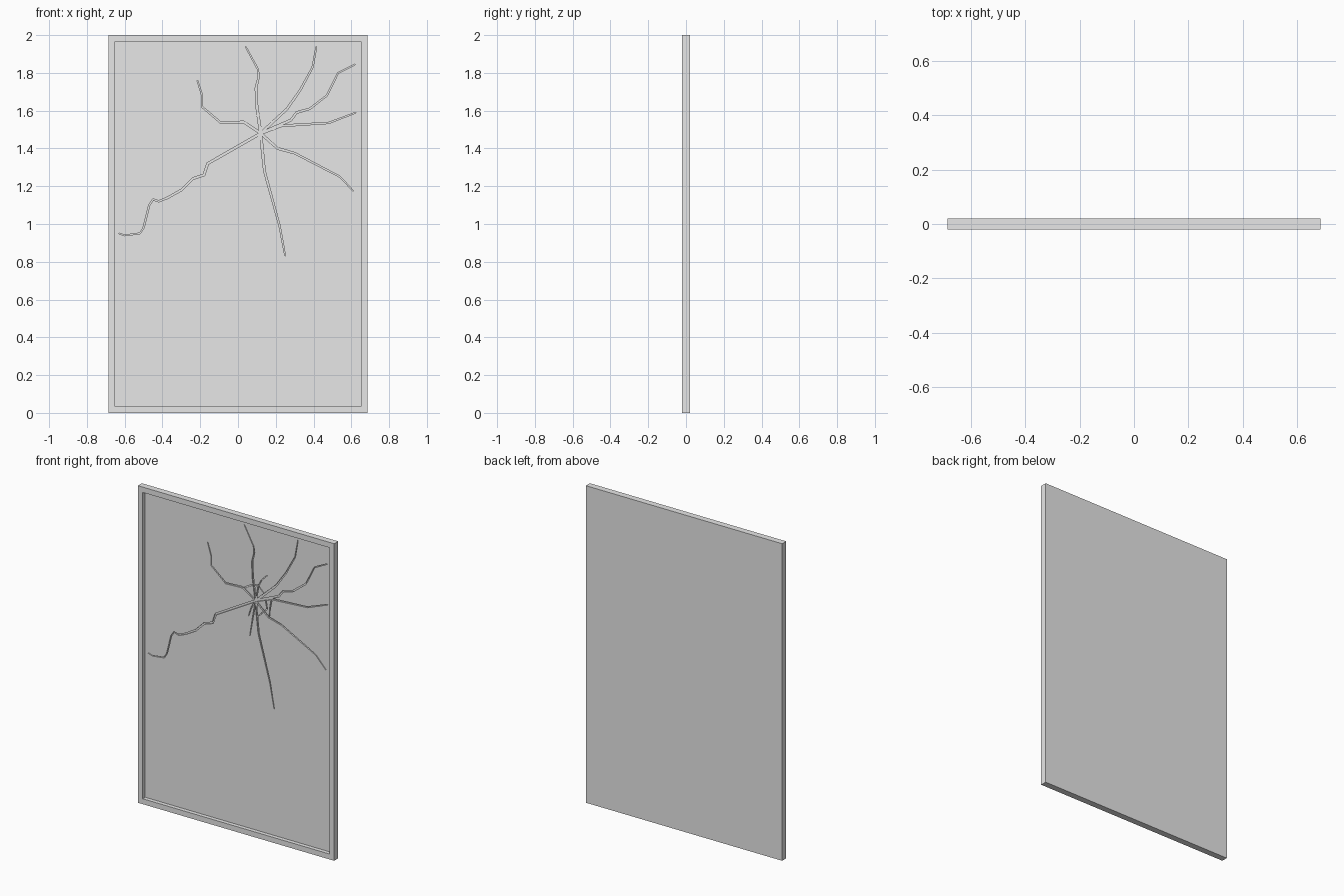
import bpy
import bmesh
from mathutils import Vector

WIDTH, DEPTH, HEIGHT = 1.37, 0.04, 2.0
RIM = 0.048
FRONT = -DEPTH / 2
FLOOR = FRONT + 0.025       # y of the recessed glass surface

default_cube = bpy.data.objects.get("Cube")
if default_cube:
    bpy.data.objects.remove(default_cube, do_unlink=True)

# Single plain grey
grey = bpy.data.materials.new("plain_grey")
grey.use_nodes = True
colour = (0.8, 0.8, 0.8, 1)
grey.diffuse_color = colour
grey.node_tree.nodes["Principled BSDF"].inputs["Base Color"].default_value = colour


def make_object(name, bm):
    bmesh.ops.recalc_face_normals(bm, faces=bm.faces)
    mesh = bpy.data.meshes.new(name)
    bm.to_mesh(mesh)
    bm.free()
    mesh.materials.append(grey)
    obj = bpy.data.objects.new(name, mesh)
    bpy.context.scene.collection.objects.link(obj)
    return obj


def make_panel():
    """Slab whose front face is inset and pushed back, leaving a raised rim."""
    bm = bmesh.new()
    bmesh.ops.create_cube(bm, size=1)
    for v in bm.verts:
        v.co = (v.co.x * WIDTH, v.co.y * DEPTH, (v.co.z + 0.5) * HEIGHT)
    bm.normal_update()
    front = min(bm.faces, key=lambda f: f.calc_center_median().y)
    bmesh.ops.inset_individual(bm, faces=[front], thickness=RIM)
    # Duplicate the inner outline so the recess gets straight walls
    bottom = bmesh.ops.extrude_discrete_faces(bm, faces=[front])["faces"][0]
    for v in bottom.verts:
        v.co.y = FLOOR
    return make_object("mirror_panel", bm)


def make_crack_cutter(points, start_width, end_width, depth):
    """Tapering ribbon prism that follows a crack path."""
    path = [Vector(p) for p in points]
    last = len(path) - 1
    bm = bmesh.new()
    rings = []
    for i, p in enumerate(path):
        along = Vector((0, 0))
        if i > 0:
            along += (p - path[i - 1]).normalized()
        if i < last:
            along += (path[i + 1] - p).normalized()
        along.normalize()
        half = (start_width + (end_width - start_width) * i / last) / 2
        side = Vector((-along.y, along.x)) * half
        a, b = p + side, p - side
        near, far = FLOOR - depth, FLOOR + depth
        corners = ((a.x, near, a.y), (b.x, near, b.y),
                   (b.x, far, b.y), (a.x, far, a.y))
        rings.append([bm.verts.new(c) for c in corners])
    for r, s in zip(rings, rings[1:]):
        for k in range(4):
            n = (k + 1) % 4
            bm.faces.new((r[k], r[n], s[n], s[k]))
    bm.faces.new(rings[0])
    bm.faces.new(rings[-1])
    cutter = make_object("crack_cutter", bm)
    cutter.hide_render = True
    return cutter


def carve(target, cutter):
    cut = target.modifiers.new("crack", 'BOOLEAN')
    cut.operation = 'DIFFERENCE'
    cut.solver = 'EXACT'
    cut.object = cutter
    bpy.context.view_layer.objects.active = target
    bpy.ops.object.modifier_apply(modifier=cut.name)
    bpy.data.objects.remove(cutter, do_unlink=True)


# Long cracks radiating from the impact point (x, z)
hit = (0.12, 1.48)
long_cracks = [
    [hit, (0.14, 1.28), (0.22, 0.99), (0.25, 0.83)],
    [hit, (-0.16, 1.32), (-0.18, 1.26), (-0.24, 1.24), (-0.3, 1.18),
     (-0.37, 1.14), (-0.42, 1.12), (-0.45, 1.13), (-0.47, 1.1),
     (-0.5, 0.98), (-0.52, 0.95), (-0.6, 0.94), (-0.63, 0.95)],
    [hit, (0.03, 1.54), (-0.09, 1.535), (-0.19, 1.62), (-0.19, 1.68), (-0.215, 1.76)],
    [hit, (0.1, 1.62), (0.095, 1.72), (0.11, 1.78), (0.105, 1.82), (0.04, 1.94)],
    [hit, (0.26, 1.61), (0.33, 1.71), (0.395, 1.83), (0.415, 1.94)],
    [hit, (0.28, 1.55), (0.31, 1.59), (0.38, 1.61), (0.47, 1.68),
     (0.53, 1.8), (0.62, 1.845)],
    [hit, (0.23, 1.52), (0.48, 1.535), (0.625, 1.59)],
    [hit, (0.21, 1.4), (0.3, 1.375), (0.54, 1.25), (0.61, 1.175)],
]

# Short cracks and shards around the impact point
short_cracks = [
    [hit, (0.1, 1.37), (0.08, 1.25)],
    [hit, (0.14, 1.58), (0.16, 1.62), (0.2, 1.66)],
    [hit, (0.09, 1.43), (0.07, 1.37)],
    [(0.04, 1.54), (0.1, 1.575), (0.14, 1.58), (0.18, 1.54)],
    [(0.23, 1.51), (0.22, 1.46), (0.215, 1.4)],
    [(0.19, 1.5), (0.2, 1.45), (0.18, 1.43), (0.13, 1.38)],
]

panel = make_panel()
for i, points in enumerate(long_cracks):
    carve(panel, make_crack_cutter(points, 0.012, 0.004, 0.008 + i * 0.0001))
for i, points in enumerate(short_cracks):
    carve(panel, make_crack_cutter(points, 0.008, 0.004, 0.007 + i * 0.0001))
